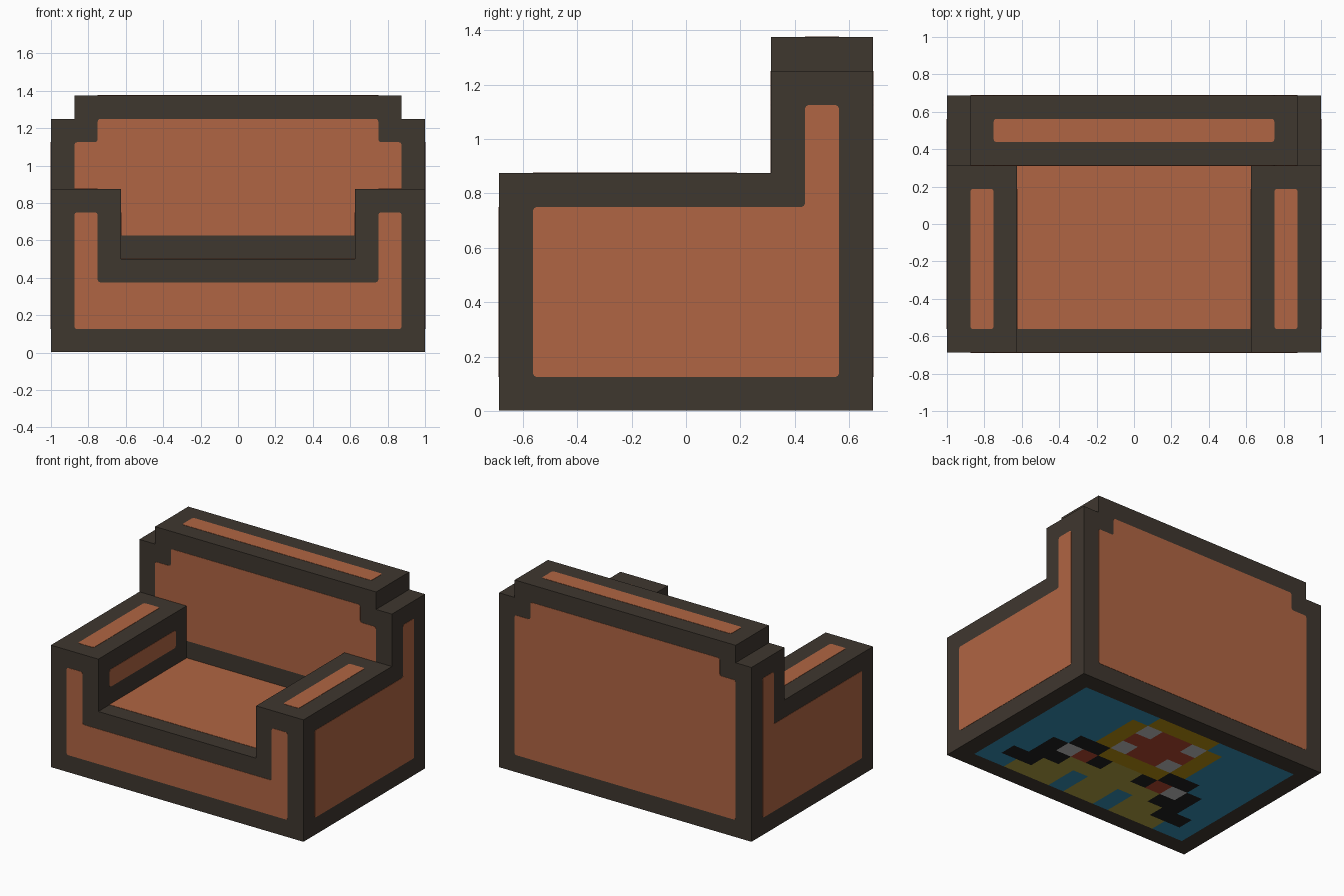
import bpy, bmesh

cube = bpy.data.objects.get("Cube")
if cube:
    bpy.data.objects.remove(cube, do_unlink=True)

U = 0.125      # one design unit
T = 0.002      # how far a panel stands proud of its surface


def material(name, rgb):
    lin = [(c / 255 / 12.92) if c <= 10 else ((c / 255 + 0.055) / 1.055) ** 2.4 for c in rgb]
    m = bpy.data.materials.new(name)
    m.use_nodes = True
    m.diffuse_color = (*lin, 1)
    m.node_tree.nodes["Principled BSDF"].inputs["Base Color"].default_value = (*lin, 1)
    return m


DARK = material("dark brown frame", (63, 55, 47))
ORANGE = material("orange upholstery", (176, 101, 67))
EMBLEM = {
    "b": material("blue", (52, 143, 181)),
    "g": material("gold", (184, 143, 16)),
    "r": material("red", (182, 72, 48)),
    "w": material("light grey", (196, 196, 196)),
    "k": material("black", (32, 32, 32)),
    "y": material("yellow", (180, 164, 66)),
}


def add_object(name, bm, mats):
    me = bpy.data.meshes.new(name)
    bm.to_mesh(me)
    bm.free()
    for m in mats:
        me.materials.append(m)
    ob = bpy.data.objects.new(name, me)
    bpy.context.collection.objects.link(ob)
    return ob


def prism(name, outline, axis, a, b, mat, round_corners=0.0):
    """Extrude a 2D outline along an axis from a to b."""
    place = {"x": lambda p: (a, p[0], p[1]),
             "y": lambda p: (p[0], a, p[1]),
             "z": lambda p: (p[0], p[1], a)}[axis]
    bm = bmesh.new()
    bm.faces.new([bm.verts.new(place(p)) for p in outline])
    if round_corners:
        bmesh.ops.bevel(bm, geom=bm.verts[:], offset=round_corners, segments=2,
                        profile=0.5, affect='VERTICES')
    new = bmesh.ops.extrude_face_region(bm, geom=bm.faces[:])["geom"]
    step = [b - a if axis == k else 0 for k in "xyz"]
    bmesh.ops.translate(bm, vec=step, verts=[v for v in new if isinstance(v, bmesh.types.BMVert)])
    bmesh.ops.recalc_face_normals(bm, faces=bm.faces[:])
    return add_object(name, bm, [mat])


def panel(name, outline, axis, pos):
    """Thin upholstery plate sitting on a surface at pos."""
    return prism(name, outline, axis, pos - T, pos + T, ORANGE, 0.014)


def rect(x0, x1, y0, y1):
    return [(x0, y0), (x1, y0), (x1, y1), (x0, y1)]


def mirrored(half):
    """Complete an outline given its +x half, from bottom to top."""
    return half + [(-x, z) for x, z in reversed(half)]


FRONT, MID, BACK = -5.5 * U, 2.5 * U, 5.5 * U

# Frame: seat with arms, and stepped backrest
prism("seat_and_arms", mirrored([(1, T), (1, 7 * U), (5 * U, 7 * U), (5 * U, 4 * U)]),
      "y", FRONT, MID, DARK)
prism("backrest", mirrored([(1, T), (1, 10 * U), (7 * U, 10 * U), (7 * U, 11 * U)]),
      "y", MID, BACK, DARK)

# Front, backrest and rear panels
panel("front_panel", mirrored([(7 * U, U), (7 * U, 6 * U), (6 * U, 6 * U), (6 * U, 3 * U)]),
      "y", FRONT)
for name, bottom, y in (("backrest_panel", 5 * U, MID), ("rear_panel", U, BACK)):
    panel(name, mirrored([(7 * U, bottom), (7 * U, 9 * U), (6 * U, 9 * U), (6 * U, 10 * U)]),
          "y", y)

# Seat cushion and top of backrest
panel("seat_panel", rect(-5.2 * U, 5.2 * U, FRONT + U, MID + 0.2 * U), "z", 4 * U)
panel("backrest_top_panel", rect(-6 * U, 6 * U, MID + U, BACK - U), "z", 11 * U)

# Panels on each arm and side
side_outline = [(FRONT + U, U), (BACK - U, U), (BACK - U, 9 * U), (MID + U, 9 * U),
                (MID + U, 6 * U), (FRONT + U, 6 * U)]
for side, s in (("left", 1), ("right", -1)):
    panel(side + "_side_panel", side_outline, "x", s)
    panel(side + "_arm_inner_panel", rect(FRONT + U, MID - U, 5 * U, 6 * U), "x", s * 5 * U)
    panel(side + "_arm_top_panel", rect(*sorted((s * 6 * U, s * 7 * U)), FRONT + U, MID - U),
          "z", 7 * U)

# Mosaic on the underside: left half of each row, from the back to the front
rows = ["bbbbbgg",
        "bbbbgwr",
        "bbbbgrr",
        "bbbbgwr",
        "bbbkkgg",
        "bbkwrky",
        "bbkkyyy",
        "bkkyyby",
        "bbyyyby"]
keys = list(EMBLEM)
bm = bmesh.new()
for j, half in enumerate(rows):
    y = BACK - (j + 1) * U
    for i, key in enumerate(half + half[::-1]):
        x = 7 * U - i * U
        corners = [(x, y), (x - U, y), (x - U, y - U), (x, y - U)]
        f = bm.faces.new([bm.verts.new((px, py, 0)) for px, py in corners])
        f.material_index = keys.index(key)
bmesh.ops.remove_doubles(bm, verts=bm.verts[:], dist=1e-4)
for f in bm.faces:
    f.normal_update()
    if f.normal.z > 0:
        f.normal_flip()
add_object("underside_mosaic", bm, list(EMBLEM.values()))
